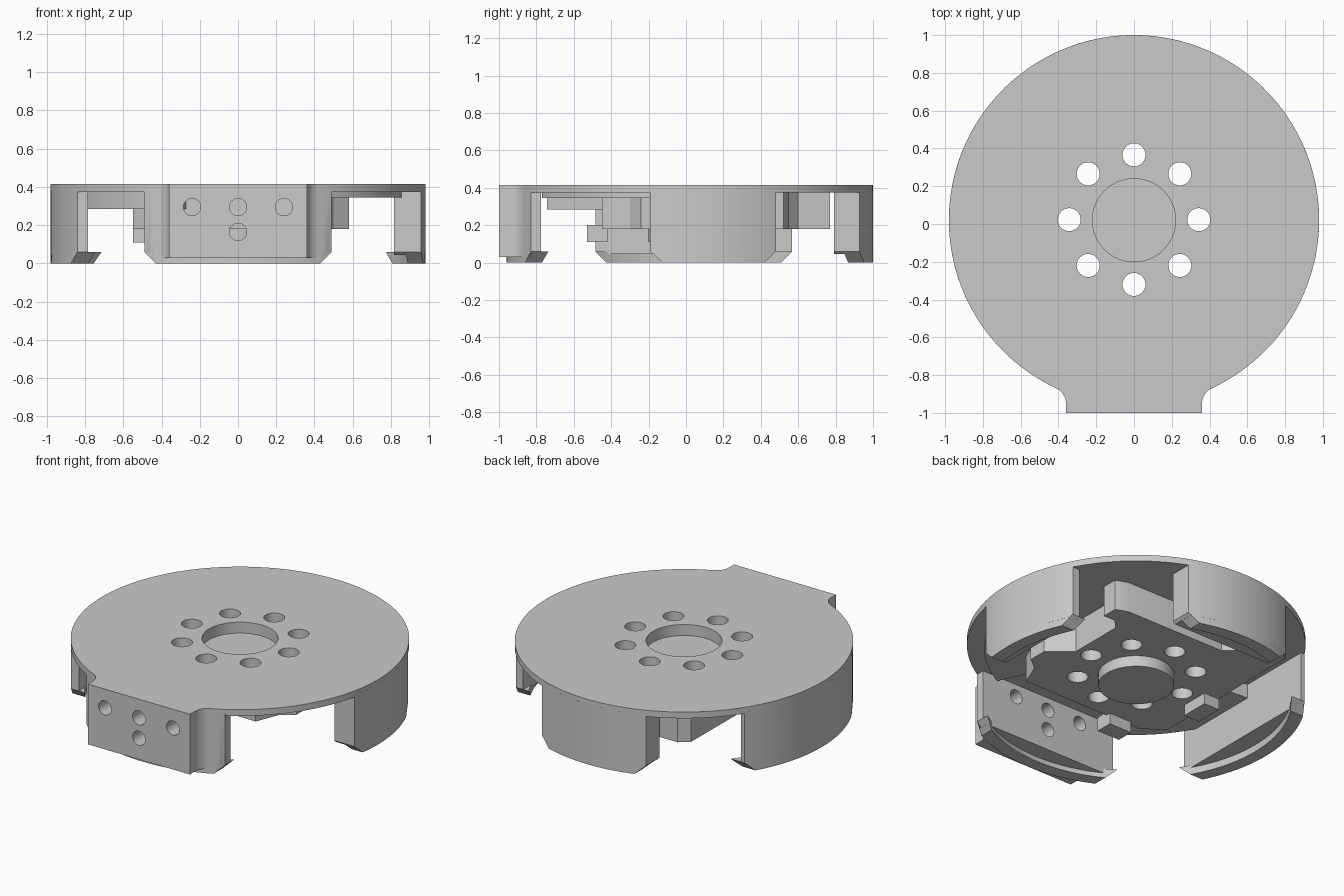
import bpy, bmesh, math
from math import sin, cos, asin, degrees, radians, pi

if "Cube" in bpy.data.objects:
    bpy.data.objects.remove(bpy.data.objects["Cube"])

R, CY, TOP, UNDER, LIP = 0.98, 0.02, 0.415, 0.375, 0.9
JOIN = UNDER + 0.01

grey = bpy.data.materials.new("machined grey")
grey.use_nodes = True
grey.diffuse_color = (0.59, 0.59, 0.59, 1)
grey.node_tree.nodes["Principled BSDF"].inputs["Base Color"].default_value = (0.59, 0.59, 0.59, 1)


def loft(name, layers):
    """Closed solid through stacked outlines: [(outline, z), ...]."""
    bm = bmesh.new()
    rings = [[bm.verts.new((x, y, z)) for x, y in pts] for pts, z in layers]
    for low, high in zip(rings, rings[1:]):
        for i in range(len(low)):
            j = (i + 1) % len(low)
            bm.faces.new((low[i], low[j], high[j], high[i]))
    bm.faces.new(rings[0][::-1])
    bm.faces.new(rings[-1])
    bmesh.ops.recalc_face_normals(bm, faces=bm.faces)
    mesh = bpy.data.meshes.new(name)
    bm.to_mesh(mesh)
    bm.free()
    mesh.materials.append(grey)
    obj = bpy.data.objects.new(name, mesh)
    bpy.context.collection.objects.link(obj)
    return obj


def prism(name, pts, z0, z1):
    return loft(name, [(pts, z0), (pts, z1)])


def arc(r, a0, a1, n=24, cx=0, cy=CY):
    steps = [radians(a0 + (a1 - a0) * i / n) for i in range(n + 1)]
    return [(cx + r * cos(a), cy + r * sin(a)) for a in steps]


def circle(r, cx=0, cy=CY, n=48):
    return arc(r, 0, 360, n, cx, cy)[:-1]


def finish(obj, cutters=()):
    for c in cutters:
        m = obj.modifiers.new("cut", "BOOLEAN")
        m.operation, m.object, m.solver = "DIFFERENCE", c, "EXACT"
    bpy.ops.object.select_all(action="DESELECT")
    obj.select_set(True)
    bpy.context.view_layer.objects.active = obj
    for m in list(obj.modifiers):
        bpy.ops.object.modifier_apply(modifier=m.name)
    bpy.ops.object.shade_smooth_by_angle(angle=radians(30))


# Cutters: bolt circle, centre pocket, mounting holes in the front face
bolts = [prism("bolt_cutter", circle(0.061, 0.343 * cos(k * pi / 4),
               CY + 0.003 + 0.343 * sin(k * pi / 4), 32), -0.1, 0.6) for k in range(8)]
pocket = prism("pocket_cutter", circle(0.22, n=64), 0.345, 0.6)
front_holes = []
for x, z in ((-0.24, 0.295), (0, 0.295), (0.24, 0.295), (0, 0.165)):
    c = prism("front_hole_cutter", circle(0.045, 0, 0, 28), 0, 0.5)
    c.rotation_euler.x = pi / 2
    c.location = (x, -0.65, z)
    front_holes.append(c)
bpy.context.view_layer.update()

# Tab profile: filleted from the round rim to the flat front
right_fillet = arc(0.09, 180, 115, 8, 0.45, -0.951)
tab = [(-x, y) for x, y in right_fillet[::-1]] + [(-0.36, -1), (0.36, -1)] + right_fillet

# Cover plate
cover = prism("cover_plate", tab + arc(R, -64.5, 244.5, 120), UNDER, TOP)
finish(cover, bolts + [pocket])


# Thin curved foot with chamfered ends; its end faces run parallel to the block's axis
def foot(name, a0, a1, axis):
    def outline(s):
        inner = [axis + degrees(asin(R / LIP * sin(radians(a - axis)))) for a in (a1 - s, a0 + s)]
        return arc(R, a0 + s, a1 - s, 32) + arc(LIP, *inner, 32)
    finish(loft(name, [(outline(4), 0), (outline(0), 0.06)]))


# Front block with the tab and its four holes
front = arc(R, -120, -116, 3) + tab + arc(R, -64, -60, 3) + [(0.49, -0.775), (-0.49, -0.775)]
front_low = [(max(-0.46, min(0.46, x)), y) for x, y in front]
block = loft("front_block", [(front_low, 0.03), (front, 0.06), (front, JOIN)])
finish(block, front_holes)
foot("front_foot", -120, -60, -90)


# Outer wall blocks: round outside, flat inside
def wall(name, a0, a1, axis, flat):
    def outline(s):
        pts = arc(R, a0 + s, a1 - s, 32)
        for x, y in (pts[-1], pts[0]):
            pts.append((x, flat) if axis == 90 else (flat, y))
        return pts
    finish(loft(name + "_wall", [(outline(1), 0.045), (outline(0), 0.06), (outline(0), JOIN)]))
    foot(name + "_foot", a0, a1, axis)


wall("right", -12.5, 28, 0, 0.815)
wall("back", 68, 112, 90, 0.79)
wall("left", 146, 211, 180, -0.785)

# Stepped ceilings over the openings
for name, a0, a1, z in (("right_ceiling_step", -64, -10, 0.345), ("left_ceiling_step", 175, 240, 0.285)):
    finish(prism(name, arc(0.88, a0, a1) + arc(0.5, a1, a0), z, JOIN))

# Central hub with stepped edges, and the boss under the pocket
hub_pts = [(0.5, -0.3), (0.58, -0.24), (0.58, -0.12), (0.44, 0), (0.44, 0.36), (0.5, 0.42),
           (0.58, 0.42), (0.58, 0.52), (0.5, 0.55), (-0.2, 0.55), (-0.26, 0.6), (-0.28, 0.77),
           (-0.48, 0.77), (-0.54, 0.72), (-0.55, -0.35), (-0.42, -0.45), (0.44, -0.45)]
hub = prism("central_hub", hub_pts, 0.18, JOIN)
finish(hub, bolts + [pocket])
finish(prism("centre_boss", circle(0.22, n=64), 0.11, 0.2))

# Small lugs under the hub edge
for name, x0, x1, y0, y1 in (("front_lug", -0.33, -0.17, -0.53, -0.42), ("left_lug", -0.55, -0.44, -0.07, 0.11)):
    finish(prism(name, [(x0, y0), (x1, y0), (x1, y1), (x0, y1)], 0.11, 0.2))

# Remove the spent cutters
for c in bolts + front_holes + [pocket]:
    bpy.data.objects.remove(c)
